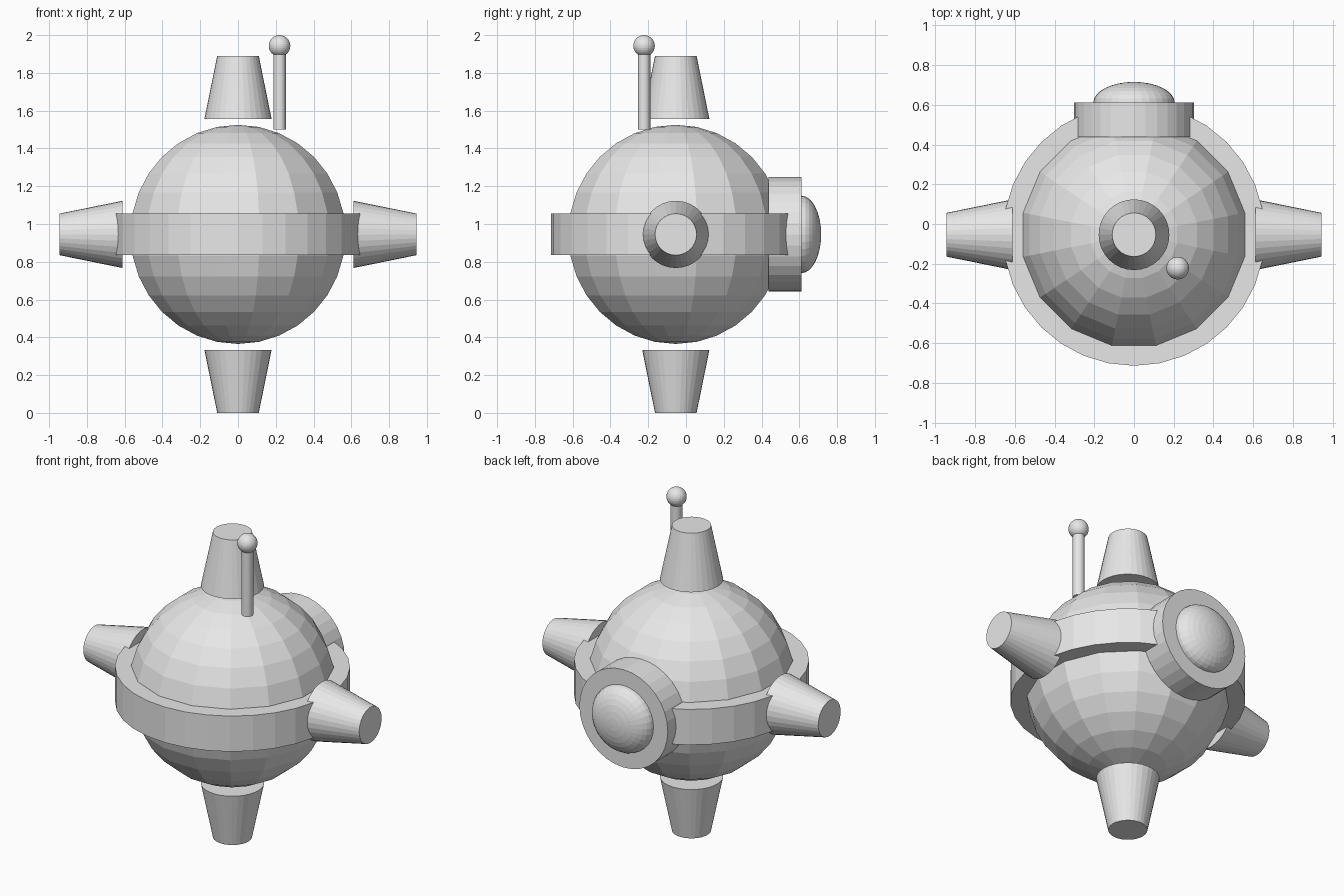
import bpy
from math import pi
from mathutils import Vector, Matrix

if "Cube" in bpy.data.objects:
    bpy.data.objects.remove(bpy.data.objects["Cube"], do_unlink=True)

grey = bpy.data.materials.new("light_grey")
grey.use_nodes = True
grey.diffuse_color = (0.8, 0.8, 0.8, 1)
grey.node_tree.nodes["Principled BSDF"].inputs["Base Color"].default_value = (0.8, 0.8, 0.8, 1)

CENTRE = Vector((0, -0.054, 0.945))


def finish(name):
    ob = bpy.context.object
    ob.name = ob.data.name = name
    ob.data.materials.append(grey)
    return ob


def taper(name, start, direction, length, r1, r2, sides=32):
    """Closed cylinder or cone running from start along direction."""
    d = Vector(direction)
    bpy.ops.mesh.primitive_cone_add(
        vertices=sides, radius1=r1, radius2=r2, depth=length,
        location=Vector(start) + d * length / 2,
        rotation=d.to_track_quat('Z', 'Y').to_euler())
    return finish(name)


def ball(name, centre, radius, segments, rings):
    bpy.ops.mesh.primitive_uv_sphere_add(
        segments=segments, ring_count=rings, radius=radius, location=centre)
    return finish(name)


# Faceted body, turned half a facet so a flat column faces the front
body = ball("body", CENTRE, 0.58, 16, 16)
body.data.transform(Matrix.Rotation(pi / 16, 4, 'Z'))

# Band round the equator
taper("equator_band", CENTRE - Vector((0, 0, 0.11)), (0, 0, 1), 0.22, 0.66, 0.66)

# Four tapered thrusters, narrow end outwards
thrusters = {"top_thruster": (0, 0, 1), "bottom_thruster": (0, 0, -1),
             "left_thruster": (1, 0, 0), "right_thruster": (-1, 0, 0)}
for name, d in thrusters.items():
    taper(name, CENTRE + Vector(d) * 0.611, d, 0.334, 0.178, 0.11)

# Rear housing with a flattened dome
taper("rear_housing", (0, 0.438, CENTRE.z), (0, 1, 0), 0.173, 0.303, 0.303)
dome = ball("rear_dome", (0, 0.611, CENTRE.z), 0.205, 32, 16)
dome.rotation_euler.x = -pi / 2
dome.scale.z = 0.51

# Antenna
taper("antenna_rod", (0.22, -0.222, 1.5), (0, 0, 1), 0.42, 0.033, 0.033)
ball("antenna_tip", (0.22, -0.222, 1.943), 0.057, 32, 16)
